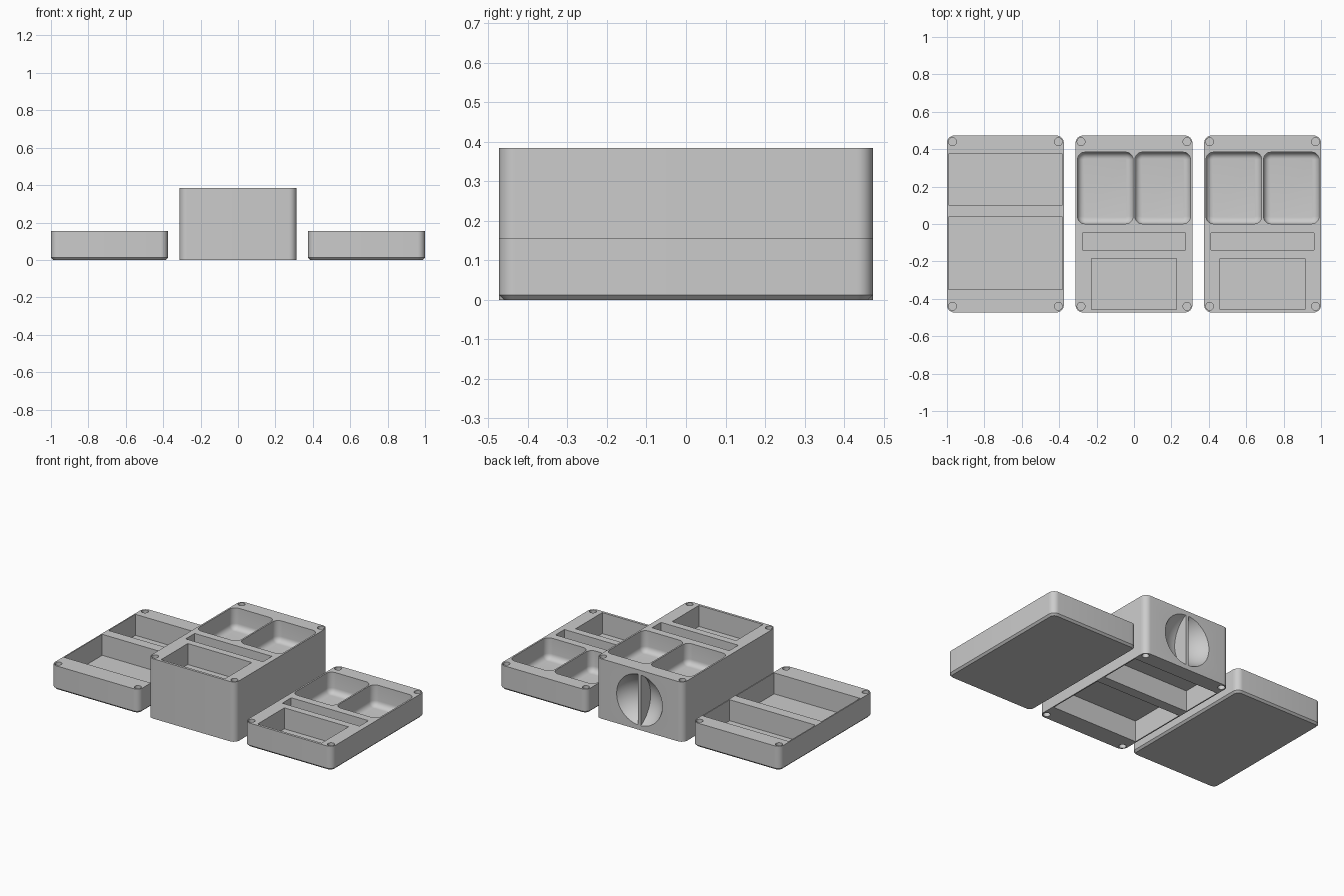
import bpy, bmesh, math

old = bpy.data.objects.get("Cube")
if old:
    bpy.data.objects.remove(old, do_unlink=True)

grey = bpy.data.materials.new("plain_grey")
grey.use_nodes = True
grey.diffuse_color = (0.6, 0.6, 0.6, 1)
grey.node_tree.nodes["Principled BSDF"].inputs["Base Color"].default_value = (0.6, 0.6, 0.6, 1)

HX, HY = 0.3125, 0.473      # half size of every tray
LOW, TALL = 0.155, 0.385    # tray heights
DEPTH, OVER = 0.135, 0.02   # pocket depth, cutter overshoot


def outline(hx, hy, r, segs=8):
    """Rounded rectangle, or a plain one when r is 0."""
    pts = []
    for i, (sx, sy) in enumerate([(1, 1), (-1, 1), (-1, -1), (1, -1)]):
        for k in range(segs + 1 if r else 1):
            a = math.pi / 2 * (i + k / segs)
            pts.append((sx * (hx - r) + r * math.cos(a) if r else sx * hx,
                        sy * (hy - r) + r * math.sin(a) if r else sy * hy))
    return pts


def loft(bm, cx, cy, hx, hy, r, levels):
    """Closed solid through (height, inset) levels of one outline."""
    rings = []
    for z, inset in levels:
        pts = outline(hx - inset, hy - inset, max(r - inset, 0))
        rings.append([bm.verts.new((cx + x, cy + y, z)) for x, y in pts])
    for a, b in zip(rings, rings[1:]):
        for i in range(len(a)):
            j = (i + 1) % len(a)
            bm.faces.new((a[i], a[j], b[j], b[i]))
    bm.faces.new(rings[0][::-1])
    bm.faces.new(rings[-1])


def make_object(name, bm):
    bmesh.ops.remove_doubles(bm, verts=bm.verts, dist=1e-5)
    bmesh.ops.recalc_face_normals(bm, faces=bm.faces)
    mesh = bpy.data.meshes.new(name)
    bm.to_mesh(mesh)
    bm.free()
    mesh.materials.append(grey)
    obj = bpy.data.objects.new(name, mesh)
    bpy.context.collection.objects.link(obj)
    return obj


def magnet_holes(bm, z0, z1):
    for sx in (-1, 1):
        for sy in (-1, 1):
            loft(bm, sx * 0.283, sy * 0.44, 0.021, 0.021, 0.021, [(z0, 0), (z1, 0)])


def wide_pockets(bm, z0, z1):
    for y0, y1 in ((0.102, 0.374), (-0.35, 0.037)):
        loft(bm, 0, (y0 + y1) / 2, 0.305, (y1 - y0) / 2, 0, [(z0, 0), (z1, 0)])


def player_pockets(bm, top):
    floor = top - DEPTH
    # Two scooped bowls with a rounded floor edge
    f = 0.035
    steps = [math.pi / 2 * k / 6 for k in range(7)]
    levels = [(floor + f * (1 - math.sin(a)), f * (1 - math.cos(a))) for a in reversed(steps)]
    levels.append((top + OVER, 0))
    for s in (-1, 1):
        loft(bm, s * 0.1535, 0.1925, 0.1485, 0.1915, 0.04, levels)
    # Narrow slot and square-edged pocket
    for y0, y1, hx in ((-0.139, -0.048, 0.275), (-0.457, -0.185, 0.228)):
        loft(bm, 0, (y0 + y1) / 2, hx, (y1 - y0) / 2, 0, [(floor, 0), (top + OVER, 0)])


def thumb_recess(bm):
    """Two parts of a ball, leaving an upright grip bar between them."""
    for s in (-1, 1):
        half = bmesh.new()
        bmesh.ops.create_uvsphere(half, u_segments=48, v_segments=32, radius=0.183)
        bmesh.ops.translate(half, verts=half.verts, vec=(0, HY + 0.083, TALL / 2))
        bmesh.ops.bisect_plane(half, geom=half.verts[:] + half.edges[:] + half.faces[:],
                               plane_co=(s * 0.01, 0, 0), plane_no=(s, 0, 0), clear_inner=True)
        bmesh.ops.holes_fill(half, edges=[e for e in half.edges if e.is_boundary], sides=0)
        tmp = bpy.data.meshes.new("recess_tmp")
        half.to_mesh(tmp)
        half.free()
        bm.from_mesh(tmp)
        bpy.data.meshes.remove(tmp)


def carve(name, height, chamfer, cutter_bm, x):
    body_bm = bmesh.new()
    levels = [(0, chamfer), (chamfer, 0), (height, 0)] if chamfer else [(0, 0), (height, 0)]
    loft(body_bm, 0, 0, HX, HY, 0.04, levels)
    body = make_object(name, body_bm)
    cutter = make_object(name + "_cutter", cutter_bm)
    cutter.hide_render = True
    mod = body.modifiers.new("pockets", 'BOOLEAN')
    mod.operation, mod.solver, mod.object = 'DIFFERENCE', 'EXACT', cutter
    bpy.ops.object.select_all(action='DESELECT')
    body.select_set(True)
    bpy.context.view_layer.objects.active = body
    bpy.ops.object.modifier_apply(modifier=mod.name)
    bpy.data.objects.remove(cutter, do_unlink=True)
    body.location.x = x
    bpy.ops.object.shade_smooth_by_angle(angle=math.radians(30))


# Lid tray with two wide pockets
bm = bmesh.new()
wide_pockets(bm, LOW - DEPTH, LOW + OVER)
magnet_holes(bm, LOW - 0.03, LOW + OVER)
carve("wide_pocket_tray", LOW, 0.012, bm, HX - 1)

# Tall centre block, hollowed from above and below, thumb recess at the back
bm = bmesh.new()
player_pockets(bm, TALL)
magnet_holes(bm, TALL - 0.03, TALL + OVER)
wide_pockets(bm, -OVER, DEPTH)
magnet_holes(bm, -OVER, 0.03)
thumb_recess(bm)
carve("centre_block", TALL, 0, bm, 0)

# Lid tray with the same upper pockets as the centre block
bm = bmesh.new()
player_pockets(bm, LOW)
magnet_holes(bm, LOW - 0.03, LOW + OVER)
carve("bowl_tray", LOW, 0.012, bm, 1 - HX)
